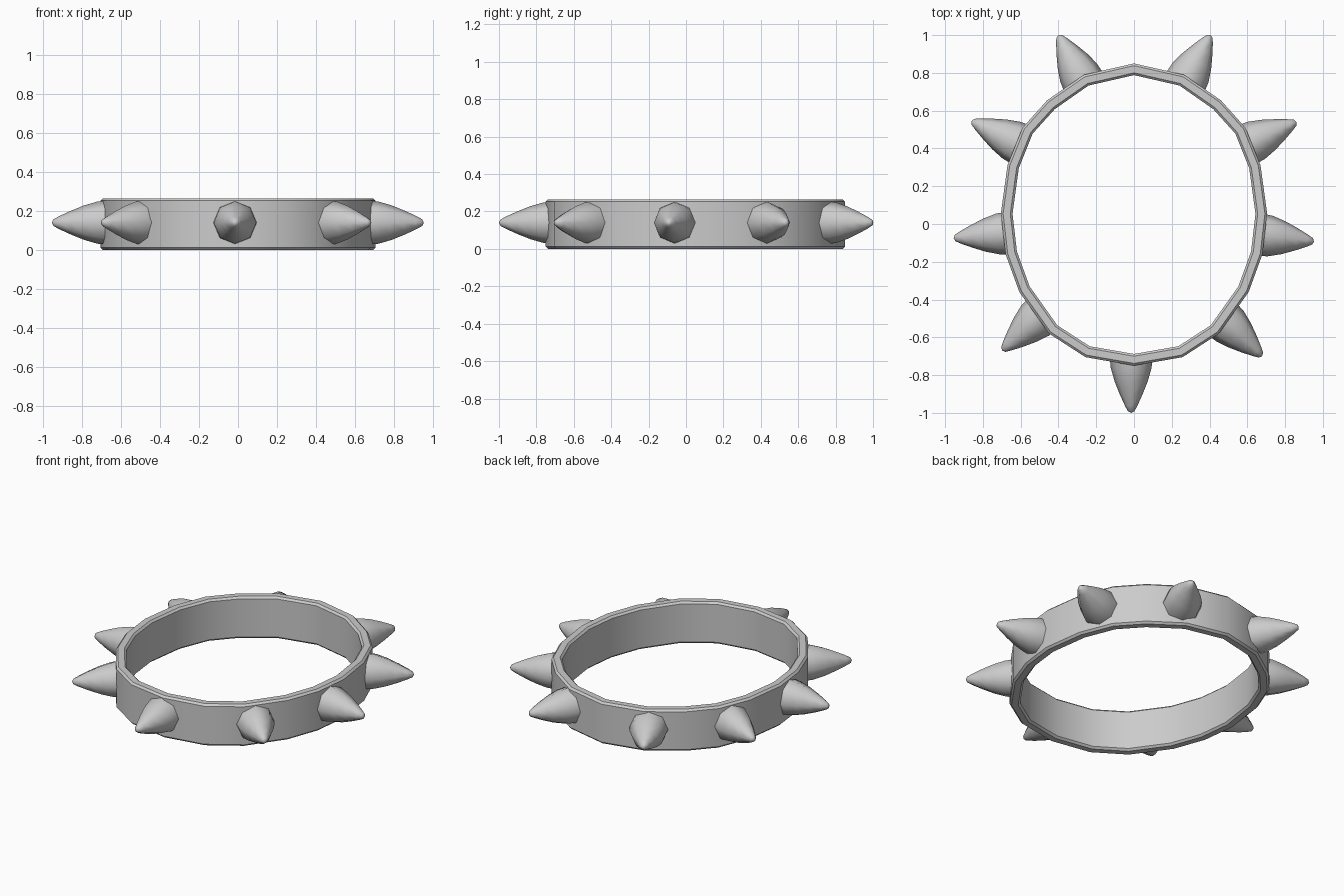
import bpy, bmesh, math
from mathutils import Vector

if "Cube" in bpy.data.objects:
    bpy.data.objects.remove(bpy.data.objects["Cube"])


def make_object(name, bm, angle):
    bmesh.ops.recalc_face_normals(bm, faces=bm.faces)
    mesh = bpy.data.meshes.new(name)
    bm.to_mesh(mesh)
    bm.free()
    ob = bpy.data.objects.new(name, mesh)
    bpy.context.collection.objects.link(ob)
    bpy.ops.object.select_all(action='DESELECT')
    ob.select_set(True)
    bpy.context.view_layer.objects.active = ob
    bpy.ops.object.shade_smooth_by_angle(angle=math.radians(angle))
    return ob


def loft(bm, rings, closed):
    """Join equal-sized vertex rings with quads."""
    count = len(rings)
    for i in range(count if closed else count - 1):
        a, b = rings[i], rings[(i + 1) % count]
        n = len(a)
        for j in range(n):
            bm.faces.new((a[j], a[(j + 1) % n], b[(j + 1) % n], b[j]))


# Collar band: egg-shaped 20-sided outline, right half mirrored to the left
half = [(0, .85), (.265, .79), (.46, .655), (.59, .51), (.67, .31), (.705, .055),
        (.68, -.16), (.607, -.36), (.45, -.58), (.257, -.705), (0, -.75)]
outline = [Vector(p) for p in half + [(-x, y) for x, y in half[-2:0:-1]]]
H, T, B = .265, .062, .012
section = [(0, B), (B, 0), (T - B, 0), (T, B), (T, H - B), (T - B, H), (B, H), (0, H - B)]
bm = bmesh.new()
rings = []
for i, p in enumerate(outline):
    d = (outline[(i + 1) % len(outline)] - outline[i - 1]).normalized()
    inward = Vector((d.y, -d.x))
    rings.append([bm.verts.new((*(p + inward * s), z)) for s, z in section])
loft(bm, rings, True)
make_object("collar_band", bm, 35)

# Eight-sided bulging spikes: base centre and tip in plan
spikes = [((.285, .775), (.405, 1.0)), ((.62, .43), (.86, .54)),
          ((.69, -.06), (.953, -.093)), ((.485, -.52), (.678, -.70)),
          ((-.015, -.73), (-.015, -1.0)), ((-.50, -.49), (-.698, -.67)),
          ((-.69, -.05), (-.955, -.075)), ((-.62, .43), (-.86, .545)),
          ((-.28, .775), (-.40, 1.0))]
profile = [(-.08, .113), (.12, .108), (.38, .088), (.64, .06), (.86, .033), (.97, .017)]
for k, (base, tip) in enumerate(spikes):
    b, t = Vector((*base, .14)), Vector((*tip, .14))
    axis = t - b
    side = axis.cross(Vector((0, 0, 1))).normalized()
    bm = bmesh.new()
    rings = []
    for f, r in profile:
        ring = []
        for j in range(8):
            a = j * math.pi / 4
            ring.append(bm.verts.new(b + axis * f + side * r * math.sin(a)
                                     + Vector((0, 0, r * math.cos(a)))))
        rings.append(ring)
    loft(bm, rings, False)
    bm.faces.new(rings[0])
    point = bm.verts.new(t)
    for j in range(8):
        bm.faces.new((rings[-1][j], rings[-1][(j + 1) % 8], point))
    make_object(f"spike_{k + 1}", bm, 60)
